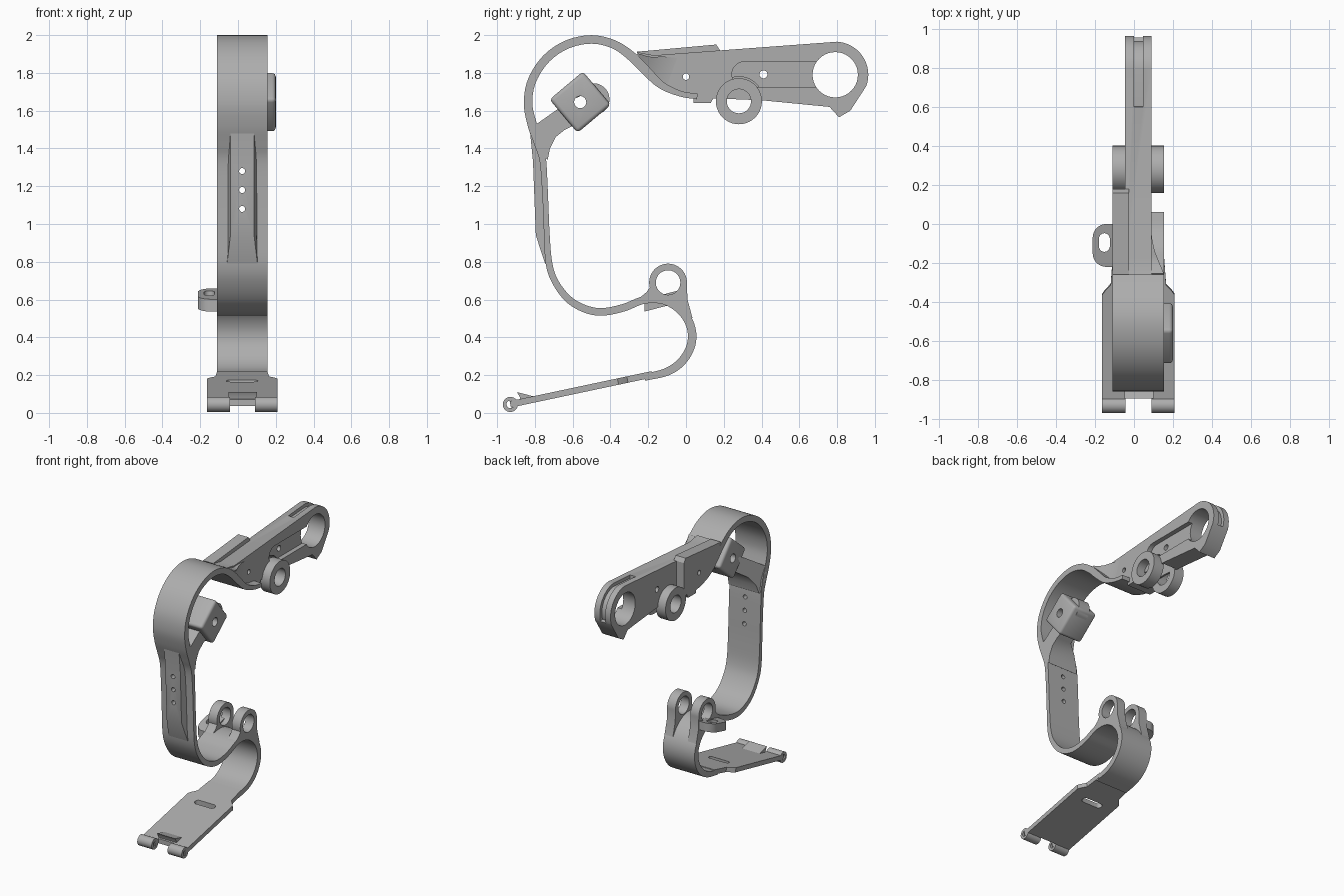
import bpy, bmesh, math
from mathutils import Vector, Matrix

cube = bpy.data.objects.get("Cube")
if cube:
    bpy.data.objects.remove(cube, do_unlink=True)

GREY = (0.42, 0.42, 0.42, 1)
mat = bpy.data.materials.new("plain grey")
mat.use_nodes = True
mat.diffuse_color = GREY
mat.node_tree.nodes["Principled BSDF"].inputs["Base Color"].default_value = GREY

LEFT, RIGHT = -0.11, 0.155          # band edges
FULL = (LEFT, RIGHT)


def finish(name, bm):
    bmesh.ops.recalc_face_normals(bm, faces=bm.faces)
    mesh = bpy.data.meshes.new(name)
    bm.to_mesh(mesh)
    bm.free()
    mesh.materials.append(mat)
    ob = bpy.data.objects.new(name, mesh)
    bpy.context.collection.objects.link(ob)
    return ob


def loft(name, loops):
    """Join two matching outlines with side walls and caps."""
    bm = bmesh.new()
    a, b = [[bm.verts.new(p) for p in loop] for loop in loops]
    n = len(a)
    bm.faces.new(a)
    bm.faces.new(b)
    for i in range(n):
        j = (i + 1) % n
        bm.faces.new((a[i], a[j], b[j], b[i]))
    return finish(name, bm)


def prism(name, outline, xr):
    """Extrude a (y, z) outline across x; xr is a pair or a function of (y, z)."""
    f = xr if callable(xr) else lambda y, z: xr
    return loft(name, [[(f(y, z)[k], y, z) for y, z in outline] for k in (0, 1)])


def arc(cy, cz, r, a0=0, a1=360, n=40):
    steps = n if a1 - a0 == 360 else n + 1
    angles = [math.radians(a0 + (a1 - a0) * i / n) for i in range(steps)]
    return [(cy + r * math.cos(a), cz + r * math.sin(a)) for a in angles]


def spline(pts, n=6):
    """Smooth curve through rows of (y, z, thickness)."""
    v = [Vector(p) for p in pts]
    v = [2 * v[0] - v[1]] + v + [2 * v[-1] - v[-2]]
    out = []
    for p0, p1, p2, p3 in zip(v, v[1:], v[2:], v[3:]):
        for i in range(n):
            t = i / n
            out.append(p1 + 0.5 * t * (p2 - p0 + t * (2*p0 - 5*p1 + 4*p2 - p3
                       + t * (3*p1 - p0 - 3*p2 + p3))))
    return out + [v[-2]]


def ribbon(name, rows, xr):
    """Strip of given thickness following a path, xr a pair or function of y."""
    rows = [Vector(r) for r in rows]
    f = xr if callable(xr) else lambda y: xr
    bm = bmesh.new()
    rings = []
    for i, p in enumerate(rows):
        d = (rows[min(i + 1, len(rows) - 1)] - rows[max(i - 1, 0)]).xy.normalized()
        ny, nz, h = -d.y, d.x, p.z / 2
        x0, x1 = f(p.x)
        rings.append([bm.verts.new((x, p.x + s * ny * h, p.y + s * nz * h))
                      for x, s in ((x0, 1), (x1, 1), (x1, -1), (x0, -1))])
    for a, b in zip(rings, rings[1:]):
        for k in range(4):
            m = (k + 1) % 4
            bm.faces.new((a[k], a[m], b[m], b[k]))
    bm.faces.new(rings[0])
    bm.faces.new(rings[-1])
    return finish(name, bm)


def apply(ob, mod):
    bpy.context.view_layer.objects.active = ob
    bpy.ops.object.modifier_apply(modifier=mod.name)


def cut(ob, cutter):
    cutter.hide_render = True
    mod = ob.modifiers.new("cut", "BOOLEAN")
    mod.operation, mod.object, mod.solver = "DIFFERENCE", cutter, "EXACT"
    apply(ob, mod)
    bpy.data.objects.remove(cutter, do_unlink=True)


def soften(ob, width, segments=3):
    mod = ob.modifiers.new("round", "BEVEL")
    mod.width, mod.segments, mod.limit_method = width, segments, "ANGLE"
    apply(ob, mod)


def hole(ob, y, z, r, xr=(-1, 1)):
    cut(ob, prism("cutter", arc(y, z, r), xr))


def front_holes(ob):
    for z in (1.08, 1.18, 1.28):
        ring = arc(0.022, z, 0.016, n=20)
        cut(ob, loft("cutter", [[(x, y, h) for x, h in ring] for y in (-1, -0.6)]))


# Curved band: upper loop, straight back, lower loop and return bend
band = ribbon("curved_band", spline([
    (0.06, 1.675, .03), (-0.03, 1.69, .03), (-0.13, 1.735, .04), (-0.21, 1.81, .05),
    (-0.285, 1.885, .05), (-0.38, 1.95, .045), (-0.5, 1.977, .045), (-0.63, 1.95, .045),
    (-0.74, 1.875, .045), (-0.815, 1.76, .045), (-0.836, 1.64, .045), (-0.815, 1.53, .05),
    (-0.78, 1.43, .05), (-0.757, 1.33, .035), (-0.745, 1.14, .03), (-0.737, 0.95, .03),
    (-0.725, 0.79, .035), (-0.69, 0.69, .035), (-0.62, 0.6, .038), (-0.53, 0.549, .04),
    (-0.44, 0.535, .04), (-0.33, 0.557, .04), (-0.22, 0.598, .04), (-0.11, 0.595, .045),
    (-0.02, 0.535, .045), (0.027, 0.45, .045), (0.027, 0.36, .045), (-0.02, 0.275, .045),
    (-0.1, 0.218, .042), (-0.22, 0.188, .036)]), FULL)
front_holes(band)


# Raised spine on the straight part
def spine_width(y, z):
    s = 0.018 if y > -0.765 else 0
    return (-0.04 - s, 0.085 + s)


spine = prism("raised_spine", [(-0.825, 1.48), (-0.81, 1.33), (-0.795, 0.94),
                               (-0.746, 0.79), (-0.735, 0.81), (-0.758, 1.45)], spine_width)
front_holes(spine)

# Bottom plate, widening towards the hinge
plate_rows = [(y, 0.045 + (y + 0.93) * 0.212, 0.034) for y in (-0.93, -0.6, -0.36, -0.34, -0.31, -0.18)]


def plate_width(y):
    grow = 0.053 * min(1, max(0, (-0.3 - y) / 0.055))
    return (LEFT - grow, RIGHT + grow)


plate = ribbon("bottom_plate", plate_rows, plate_width)
cut(plate, prism("cutter", [(-1, -0.1), (-0.89, -0.1), (-0.89, 0.2), (-1, 0.2)], (-0.043, 0.09)))
slot = [(0.022 + s * 0.062 + y, -0.425 + z) for s, a in ((1, -90), (-1, 90))
        for y, z in arc(0, 0, 0.022, a, a + 180, 8)]
cut(plate, loft("cutter", [[(x, y, z) for x, y in slot] for z in (0, 0.4)]))

# Hinge barrels and clip ramp
for side, xr in (("right", (-0.163, -0.043)), ("left", (0.09, 0.208))):
    barrel = prism(side + "_hinge_barrel", arc(-0.93, 0.045, 0.04, n=28), xr)
    hole(barrel, -0.93, 0.045, 0.02)
prism("clip_ramp", [(-0.895, 0.11), (-0.77, 0.078), (-0.8, 0.065), (-0.875, 0.06), (-0.88, 0.085)], (-0.05, 0.1))

# Lower pivot ears
for side, xr in (("right", (LEFT, -0.04)), ("left", (0.085, RIGHT))):
    ear = prism(side + "_lower_ear", arc(-0.095, 0.69, 0.1, -5, 195, 30) + [
        (-0.208, 0.64), (-0.25, 0.605), (-0.24, 0.59), (-0.11, 0.585), (0.0, 0.53), (0.035, 0.5), (0.008, 0.6)], xr)
    hole(ear, -0.095, 0.69, 0.065)

# Side lug with a slot, tilted along the band
def lug_loop(w, ya, yb, r, z):
    pts = [(-0.08, ya)] + [(w + r + x, ya + r + y) for x, y in arc(0, 0, r, 270, 180, 8)]
    pts += [(w + r + x, yb - r + y) for x, y in arc(0, 0, r, 180, 90, 8)] + [(-0.08, yb)]
    return [(x, y, z + 0.61 + (y + 0.11) * 0.26) for x, y in pts]


lug = loft("side_lug", [lug_loop(-0.212, -0.22, 0.0, 0.07, z) for z in (-0.045, 0.02)])
pill = [(-0.152 + x, c + y) for c, a in ((-0.115, 180), (-0.075, 0))
        for x, y in arc(0, 0, 0.028, a, a + 180, 8)]
cut(lug, loft("cutter", [[(x, y, z) for x, y in pill] for z in (0.4, 0.8)]))

# Upper arm with end hole, side pocket, rim groove and pivot clearance
arm = prism("upper_arm", [(-0.26, 1.91), (-0.17, 1.893), (0.8, 1.965)]
            + arc(0.79, 1.79, 0.175, 85, -20, 30)
            + [(0.87, 1.6), (0.81, 1.565), (0.76, 1.62), (0.4, 1.655), (0.15, 1.665),
               (0.0, 1.68), (-0.13, 1.735), (-0.21, 1.81)], (-0.045, 0.09))
hole(arm, 0.79, 1.79, 0.12)
cut(arm, prism("cutter", arc(0.31, 1.792, 0.067, 90, 270, 20) + [(0.75, 1.725), (0.75, 1.859)], (0.055, 0.2)))
cut(arm, ribbon("cutter", [(y, z, 0.08) for y, z in
                           [(0.6, 1.967)] + arc(0.79, 1.79, 0.19, 88, -18, 24)], (0.0, 0.045)))
hole(arm, 0.28, 1.65, 0.13, (-0.03, 0.07))
hole(arm, 0.0, 1.78, 0.017)
hole(arm, 0.41, 1.792, 0.021)

# Blend between arm and band
ribbon("arm_web", spline([(-0.26, 1.895, .02), (-0.2, 1.85, .08), (-0.13, 1.82, .14), (-0.05, 1.79, .18)]),
       lambda y: (0.03, 0.089 + 0.065 * ((-0.05 - y) / 0.21) ** 2))

# Thickened right side of the arm and small stop tab
flange = prism("arm_flange", [(-0.26, 1.912), (0.16, 1.95), (0.18, 1.92), (0.18, 1.67), (0.0, 1.675),
                              (-0.13, 1.735), (-0.21, 1.81)], (LEFT, -0.025))
hole(flange, 0.0, 1.78, 0.017)
prism("stop_tab", [(0.04, 1.675), (0.04, 1.64), (0.13, 1.64), (0.15, 1.675)], (LEFT, 0.09))

# Upper pivot ears
for side, xr in (("right", (LEFT, -0.03)), ("left", (0.07, RIGHT))):
    ear = prism(side + "_upper_ear", arc(0.28, 1.65, 0.122), xr)
    hole(ear, 0.28, 1.65, 0.064)

# Support arm inside the loop, with a diamond block at its end
def support_width(y, z):
    return (0.06 - 0.17 * min(1, max(0, (-0.62 - y) / 0.12)), RIGHT)


support = prism("support_arm", [(-0.81, 1.47), (-0.79, 1.53), (-0.62, 1.65)]
                + arc(-0.49, 1.66, 0.085, 130, -50, 20)
                + [(-0.64, 1.5), (-0.69, 1.46), (-0.72, 1.4), (-0.732, 1.34), (-0.76, 1.36)], support_width)
hole(support, -0.56, 1.645, 0.032)
block = prism("diamond_block", arc(-0.56, 1.645, 0.163, -5, 355, 4), (0.0, 0.2))
soften(block, 0.02)
hole(block, -0.56, 1.645, 0.032)

# Smooth the curved faces, keep edges sharp
bpy.ops.object.select_all(action="DESELECT")
for ob in bpy.context.scene.objects:
    if ob.type == "MESH" and mat.name in ob.data.materials:
        ob.select_set(True)
        bpy.context.view_layer.objects.active = ob
bpy.ops.object.shade_smooth_by_angle(angle=math.radians(30))
